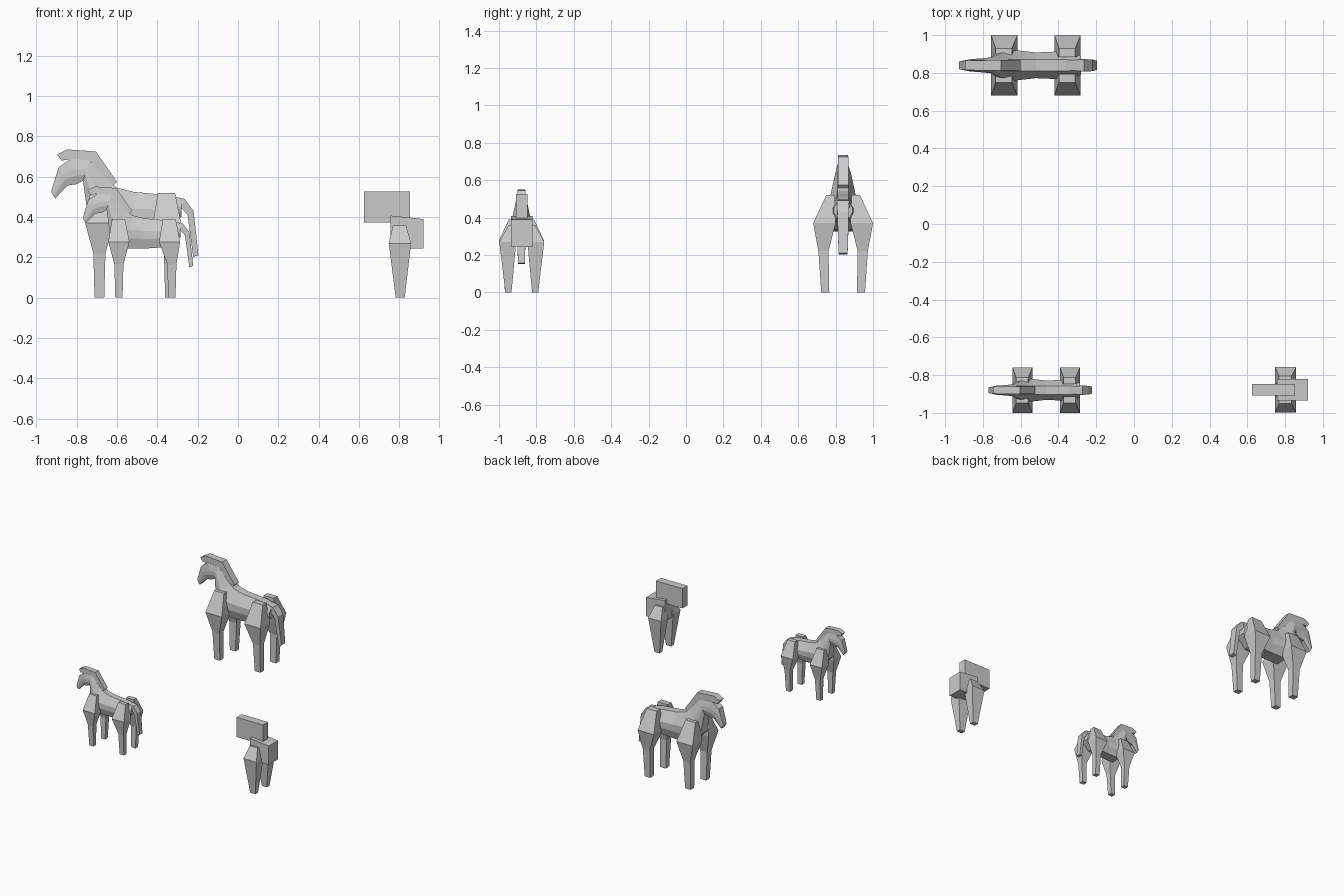
import bpy, bmesh

if "Cube" in bpy.data.objects:
    bpy.data.objects.remove(bpy.data.objects["Cube"])


def loft(name, rings):
    """Skin a list of equal-length point rings and cap both ends."""
    bm = bmesh.new()
    vr = [[bm.verts.new(p) for p in r] for r in rings]
    n = len(vr[0])
    for a, b in zip(vr, vr[1:]):
        for i in range(n):
            j = (i + 1) % n
            bm.faces.new((a[i], a[j], b[j], b[i]))
    bm.faces.new(vr[0])
    bm.faces.new(vr[-1])
    bmesh.ops.recalc_face_normals(bm, faces=bm.faces)
    mesh = bpy.data.meshes.new(name)
    bm.to_mesh(mesh)
    bm.free()
    ob = bpy.data.objects.new(name, mesh)
    bpy.context.collection.objects.link(ob)
    return ob


def body_ring(tx, tz, bx, bz, wt, wm, wb):
    """Eight-sided section between a top and a bottom point."""
    half = []
    for f, w in ((1, wt), (.58, wm), (.32, wm), (0, wb)):
        half.append((bx + (tx - bx) * f, w, bz + (tz - bz) * f))
    return half + [(x, -y, z) for x, y, z in reversed(half)]


def box_ring(tx, tz, bx, bz, w):
    return [(tx, w, tz), (bx, w, bz), (bx, -w, bz), (tx, -w, tz)]


def leg(name, rows, side):
    """Four-sided leg: rows of (z, x0, x1, inner y, outer y)."""
    return loft(name, [[(x0, side * a, z), (x1, side * a, z),
                        (x1, side * b, z), (x0, side * b, z)]
                       for z, x0, x1, a, b in rows])


def place(ob, x, y, s):
    for v in ob.data.vertices:
        v.co = (v.co.x * s + x, v.co.y * s + y, v.co.z * s)


TORSO = [(-.28, .49, -.28, .40, .025, .05, .035),
         (-.36, .51, -.36, .335, .03, .075, .05),
         (-.52, .525, -.52, .325, .03, .068, .05),
         (-.60, .545, -.66, .325, .03, .08, .05),
         (-.645, .58, -.745, .41, .03, .07, .045),
         (-.735, .68, -.768, .58, .028, .042, .03),
         (-.83, .688, -.80, .563, .028, .036, .025),
         (-.89, .645, -.845, .556, .026, .032, .022),
         (-.926, .526, -.906, .492, .02, .022, .018)]
TAIL = [(-.31, .50, -.31, .46, .028), (-.265, .49, -.285, .45, .033),
        (-.22, .43, -.25, .41, .031), (-.196, .21, -.222, .203, .024)]
MANE = [(-.896, .71, -.875, .68, .024), (-.846, .735, -.84, .685, .026),
        (-.705, .725, -.73, .675, .028), (-.60, .575, -.628, .545, .028)]


def horse(tag, x, y, s):
    # torso, neck and head in one skin
    parts = [loft(tag + "_body", [body_ring(*r) for r in TORSO]),
             loft(tag + "_tail", [box_ring(*r) for r in TAIL]),
             loft(tag + "_mane", [box_ring(*r) for r in MANE])]
    # four legs
    for end, cx, foot in (("front", -.687, 0), ("back", -.352, .015)):
        rows = [(.52, cx - .045, cx + .04, .045, .09),
                (.37, cx - .07, cx + .07, .04, .16),
                (.22, cx - .03 + foot, cx + .03 + foot, .078, .132),
                (0, cx - .024 + foot, cx + .024 + foot, .074, .117)]
        for side, label in ((-1, "near"), (1, "far")):
            parts.append(leg(f"{tag}_{end}_leg_{label}", rows, side))
    for p in parts:
        place(p, x, y, s)


horse("large_horse", 0, .84, 1)
horse("small_horse", -.075, -.88, .75)

# separate blocky piece: two boxes on a pair of tapered legs
loose = [loft("lower_block", [box_ring(.757, .407, .757, .243, .057),
                              box_ring(.92, .39, .92, .243, .057)]),
         loft("upper_block", [box_ring(.624, .526, .624, .372, .031),
                              box_ring(.853, .526, .853, .372, .031)])]
rows = [(.357, .768, .834, .04, .072), (.27, .747, .858, .03, .12), (0, .782, .826, .055, .088)]
for side, label in ((-1, "near"), (1, "far")):
    loose.append(leg("block_leg_" + label, rows, side))
for p in loose:
    place(p, 0, -.878, 1)
